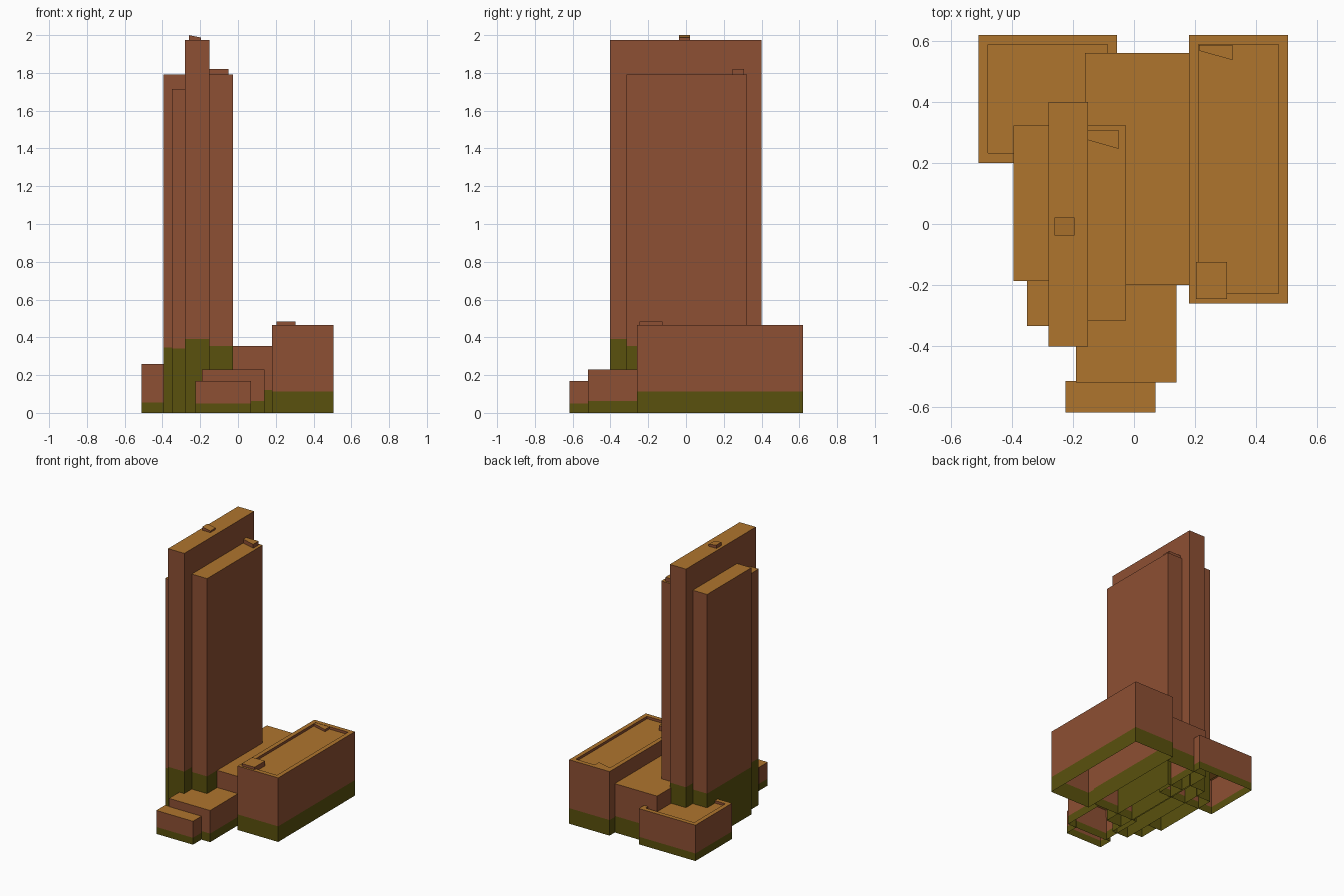
import bpy, bmesh

if "Cube" in bpy.data.objects:
    bpy.data.objects.remove(bpy.data.objects["Cube"])


def material(name, rgb):
    m = bpy.data.materials.new(name)
    m.diffuse_color = (*rgb, 1.0)
    m.use_nodes = True
    m.node_tree.nodes["Principled BSDF"].inputs["Base Color"].default_value = m.diffuse_color
    return m


MATS = [material("brick_brown", (0.27, 0.079, 0.033)),
        material("ochre_roof", (0.43, 0.178, 0.027)),
        material("olive_base", (0.100, 0.082, 0.004))]
WALL, ROOF, BASE = 0, 1, 2


def rect(x0, x1, y0, y1):
    return [(x0, y0), (x1, y0), (x1, y1), (x0, y1)]


def finish(bm, name):
    me = bpy.data.meshes.new(name)
    bm.to_mesh(me)
    bm.free()
    for m in MATS:
        me.materials.append(m)
    ob = bpy.data.objects.new(name, me)
    bpy.context.collection.objects.link(ob)
    return ob


def block(name, outline, top, band=0.0, bottom=0.0, rim=0.0, slope=0.0):
    """Open-bottomed block: olive band, brown wall, ochre roof, optional parapet."""
    bm = bmesh.new()
    x_min = min(p[0] for p in outline)
    x_max = max(p[0] for p in outline)

    def ring(z, pts, tilt=0.0):
        return [bm.verts.new((x, y, z - tilt * (x - x_min) / (x_max - x_min)))
                for x, y in pts]

    def bridge(a, b, mat):
        n = len(a)
        for i in range(n):
            j = (i + 1) % n
            bm.faces.new((a[i], a[j], b[j], b[i])).material_index = mat

    low = ring(bottom, outline)
    if band:
        mid = ring(band, outline)
        bridge(low, mid, BASE)
        low = mid
    high = ring(top, outline, slope)
    bridge(low, high, WALL)
    if rim:
        ys = [p[1] for p in outline]
        inner = rect(x_min + rim, x_max - rim, min(ys) + rim, max(ys) - rim)
        lip = ring(top, inner)
        bridge(high, lip, ROOF)
        high = ring(top - 0.018, inner)
        bridge(lip, high, WALL)
    bm.faces.new(high).material_index = ROOF
    return finish(bm, name)


# Low buildings around the tower
block("back_left_building", rect(-0.51, -0.055, 0.2, 0.62), 0.26, 0.055, rim=0.032)
block("right_building", rect(0.18, 0.505, -0.26, 0.62), 0.465, 0.113, rim=0.032)
block("middle_building", rect(-0.16, 0.181, -0.2, 0.56), 0.355, 0.12)
block("front_building", rect(-0.19, 0.14, -0.52, -0.199), 0.23, 0.062)
block("front_step", rect(-0.225, 0.07, -0.617, -0.515), 0.17, 0.05)

# Tower slabs
block("tower_core", rect(-0.28, -0.15, -0.402, 0.4), 1.975, 0.39)
block("tower_left_slab", rect(-0.395, -0.278, -0.187, 0.322), 1.792, 0.345)
block("tower_left_front_slab", rect(-0.35, -0.279, -0.335, -0.185), 1.715, 0.34)
block("tower_right_slab", rect(-0.152, -0.027, -0.316, 0.322), 1.792, 0.355)

# Rooftop boxes
block("tower_cap", rect(-0.26, -0.195, -0.038, 0.021), 2.0, bottom=1.97, slope=0.013)
block("right_slab_roof_box", [(-0.155, 0.276), (-0.05, 0.246), (-0.05, 0.308), (-0.155, 0.308)],
      1.82, bottom=1.785)
block("right_building_front_box", rect(0.203, 0.304, -0.245, -0.125), 0.483, bottom=0.44)
block("right_building_back_box", [(0.213, 0.568), (0.323, 0.537), (0.323, 0.587), (0.213, 0.587)],
      0.464, bottom=0.44)
